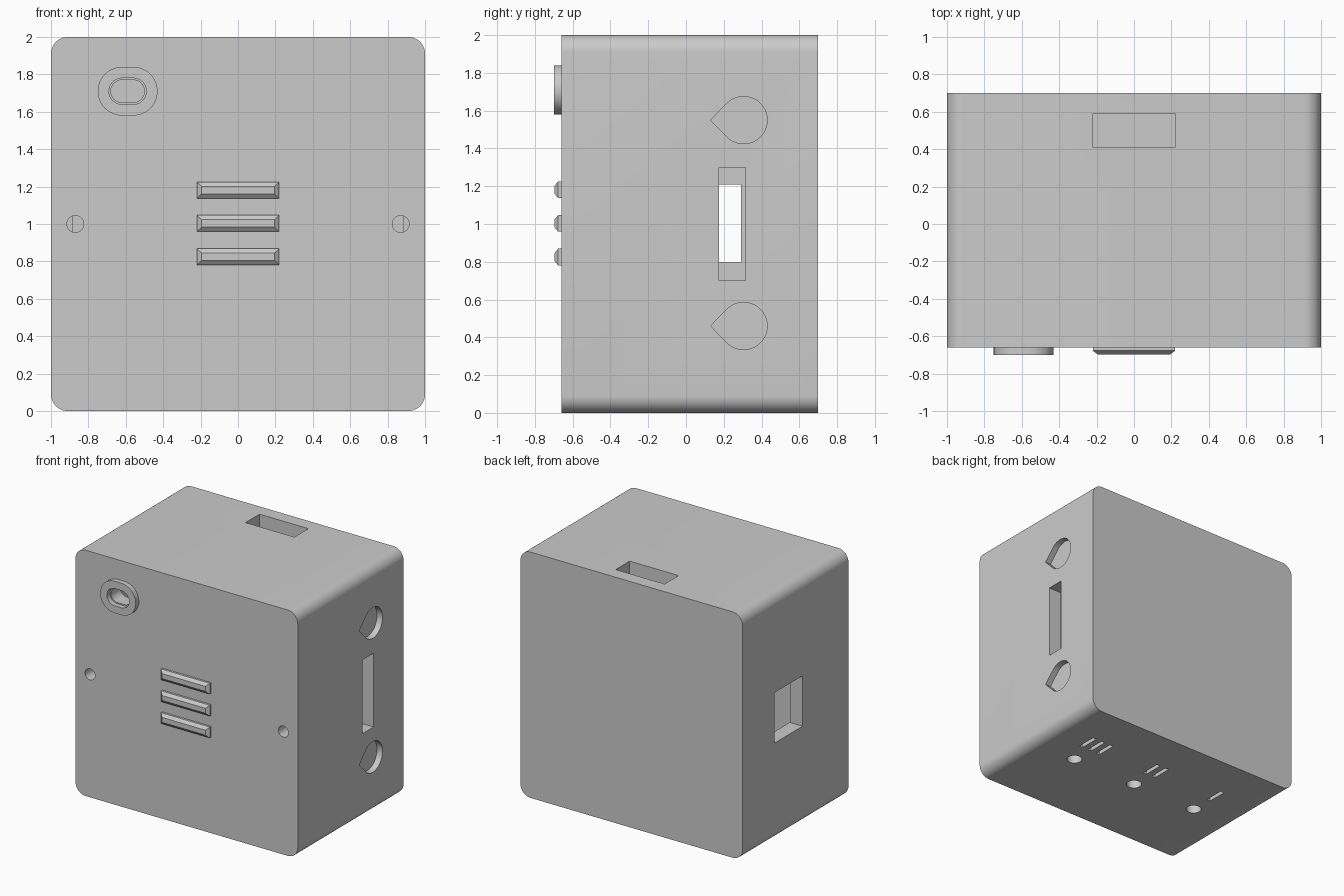
import bpy, bmesh
from math import pi, cos, sin

if "Cube" in bpy.data.objects:
    bpy.data.objects.remove(bpy.data.objects["Cube"])


def arc(cx, cy, r, a0, a1, n):
    return [(cx + r * cos(a0 + (a1 - a0) * i / n), cy + r * sin(a0 + (a1 - a0) * i / n))
            for i in range(n + 1)]


def circle(cx, cy, r, n=32):
    return arc(cx, cy, r, 0, 2 * pi, n)[:-1]


def rect(x0, x1, y0, y1):
    return [(x0, y0), (x1, y0), (x1, y1), (x0, y1)]


def rounded(x0, x1, y0, y1, r, n=10):
    return (arc(x1 - r, y1 - r, r, 0, pi / 2, n) + arc(x0 + r, y1 - r, r, pi / 2, pi, n)
            + arc(x0 + r, y0 + r, r, pi, 1.5 * pi, n) + arc(x1 - r, y0 + r, r, 1.5 * pi, 2 * pi, n))


def stadium(cx, cy, half_w, r, n=20):
    d = half_w - r
    return arc(cx + d, cy, r, -pi / 2, pi / 2, n) + arc(cx - d, cy, r, pi / 2, 1.5 * pi, n)


def loft(name, axis, sections):
    """Join same-sized profiles, each given as (position along axis, points)."""
    place = {'x': lambda u, v, a: (a, u, v), 'y': lambda u, v, a: (u, a, v),
             'z': lambda u, v, a: (u, v, a)}[axis]
    bm = bmesh.new()
    rings = [[bm.verts.new(place(u, v, a)) for u, v in pts] for a, pts in sections]
    for r0, r1 in zip(rings, rings[1:]):
        for i in range(len(r0)):
            j = (i + 1) % len(r0)
            bm.faces.new((r0[i], r0[j], r1[j], r1[i]))
    bm.faces.new(rings[0])
    bm.faces.new(rings[-1])
    bmesh.ops.recalc_face_normals(bm, faces=bm.faces)
    me = bpy.data.meshes.new(name)
    bm.to_mesh(me)
    bm.free()
    ob = bpy.data.objects.new(name, me)
    bpy.context.collection.objects.link(ob)
    return ob


def activate(ob):
    bpy.ops.object.select_all(action='DESELECT')
    ob.select_set(True)
    bpy.context.view_layer.objects.active = ob


def cut(ob, axis, pts, a0, a1):
    cutter = loft("cutter", axis, [(a0, pts), (a1, pts)])
    cutter.hide_render = True
    mod = ob.modifiers.new("cut", 'BOOLEAN')
    mod.operation, mod.solver, mod.object = 'DIFFERENCE', 'EXACT', cutter
    activate(ob)
    bpy.ops.object.modifier_apply(modifier=mod.name)
    bpy.data.objects.remove(cutter)


def smooth(ob):
    activate(ob)
    bpy.ops.object.shade_smooth_by_angle(angle=0.5)


FRONT, SEAM, BACK, WALL = -0.66, -0.54, 0.70, 0.115
outline = rounded(-1, 1, 0, 2, 0.09)

# Hollow body, open towards the lid
body = loft("box_body", 'y', [(SEAM, outline), (BACK, outline)])
cut(body, 'y', rect(-1 + WALL, 1 - WALL, WALL, 2 - WALL), SEAM - 0.1, BACK - 0.11)

# Top slot, right slot and left window
cut(body, 'z', rect(-0.22, 0.22, 0.41, 0.59), 1.8, 2.1)
cut(body, 'x', rect(0.175, 0.315, 0.70, 1.30), 0.8, 1.1)
cut(body, 'x', rect(-0.07, 0.29, 0.80, 1.21), -1.1, -0.8)

# Teardrop recesses above and below the right slot
for z in (1.55, 0.46):
    drop = arc(0.305, z, 0.125, -0.75 * pi, 0.75 * pi, 30) + [(0.13, z)]
    cut(body, 'x', drop, 0.95, 1.1)

# Bottom holes, each marked with one, two or three grooves
for count, x in ((1, -0.6), (2, 0.0), (3, 0.6)):
    cut(body, 'z', circle(x, 0, 0.058), -0.1, 0.2)
    for i in range(count):
        gx = x + (i - (count - 1) / 2) * 0.085
        cut(body, 'z', rect(gx - 0.016, gx + 0.016, 0.18, 0.345), -0.1, 0.05)
smooth(body)

# Front lid with screw holes and the port opening
PX, PZ = -0.59, 1.71
lid = loft("front_lid", 'y', [(FRONT, outline), (SEAM, outline)])
for x in (-0.87, 0.87):
    cut(lid, 'y', circle(x, 1.0, 0.045), -0.8, -0.4)
cut(lid, 'y', stadium(PX, PZ, 0.09, 0.06), -0.8, -0.4)
smooth(lid)

# Raised collar around the port
collar = loft("port_collar", 'y', [(-0.70, stadium(PX, PZ, 0.16, 0.13)),
                                   (FRONT, stadium(PX, PZ, 0.16, 0.13))])
cut(collar, 'y', stadium(PX, PZ, 0.10, 0.07), -0.8, -0.6)
smooth(collar)

# Three bevelled bars on the lid
for i in range(3):
    z = 0.825 + i * 0.178
    base = rect(-0.22, 0.22, z - 0.044, z + 0.044)
    top = rect(-0.195, 0.195, z - 0.02, z + 0.02)
    loft(f"front_bar_{i + 1}", 'y', [(FRONT, base), (-0.677, base), (-0.697, top)])
